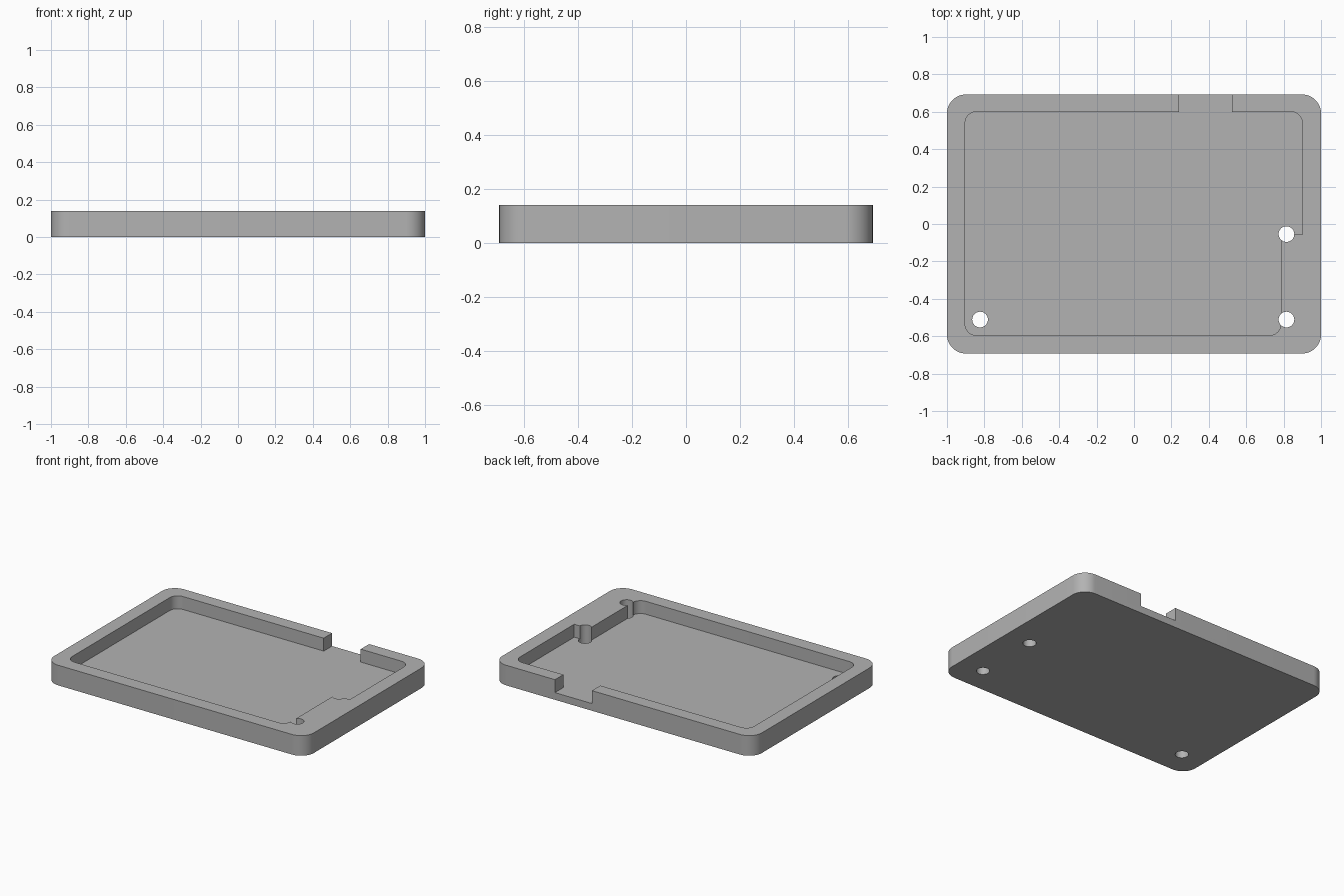
import bpy, bmesh, math
from mathutils import Vector

HALF_X, HALF_Y, HEIGHT, FLOOR = 1.0, 0.692, 0.14, 0.05

if "Cube" in bpy.data.objects:
    bpy.data.objects.remove(bpy.data.objects["Cube"])

grey = bpy.data.materials.new("plain grey")
grey.use_nodes = True
grey.diffuse_color = (0.45, 0.45, 0.45, 1)
grey.node_tree.nodes["Principled BSDF"].inputs["Base Color"].default_value = grey.diffuse_color


def rounded(corners, steps=12):
    """Outline through (x, y, radius) right-angle corners, arcs where radius > 0."""
    points = []
    for i, (x, y, r) in enumerate(corners):
        here = Vector((x, y))
        if r == 0:
            points.append(here)
            continue
        back = (Vector(corners[i - 1][:2]) - here).normalized()
        ahead = (Vector(corners[(i + 1) % len(corners)][:2]) - here).normalized()
        centre = here + (back + ahead) * r
        for s in range(steps + 1):
            a = math.pi / 2 * s / steps
            points.append(centre - r * (ahead * math.cos(a) + back * math.sin(a)))
    return points


def prism(name, outline, bottom, top):
    bm = bmesh.new()
    face = bm.faces.new([bm.verts.new((p.x, p.y, bottom)) for p in outline])
    side = bmesh.ops.extrude_face_region(bm, geom=[face])["geom"]
    bmesh.ops.translate(bm, vec=(0, 0, top - bottom),
                        verts=[g for g in side if isinstance(g, bmesh.types.BMVert)])
    bmesh.ops.recalc_face_normals(bm, faces=bm.faces)
    mesh = bpy.data.meshes.new(name)
    bm.to_mesh(mesh)
    bm.free()
    mesh.materials.append(grey)
    obj = bpy.data.objects.new(name, mesh)
    bpy.context.collection.objects.link(obj)
    return obj


# Tray block with rounded corners
tray = prism("tray", rounded([(-HALF_X, -HALF_Y, 0.1), (HALF_X, -HALF_Y, 0.1),
                              (HALF_X, HALF_Y, 0.1), (-HALF_X, HALF_Y, 0.1)]), 0, HEIGHT)

# Pocket with a stepped right wall and a notch through the back wall
pocket = rounded([(-0.903, -0.595, 0.06), (0.785, -0.595, 0.06), (0.785, -0.056, 0),
                  (0.9, -0.056, 0), (0.9, 0.6, 0.06), (0.525, 0.6, 0),
                  (0.525, 0.8, 0), (0.24, 0.8, 0), (0.24, 0.6, 0), (-0.903, 0.6, 0.06)])
cutters = [prism("pocket_cutter", pocket, FLOOR, HEIGHT + 0.1)]

# Screw holes through the floor
for x, y in [(-0.823, -0.511), (0.815, -0.511), (0.815, -0.054)]:
    circle = [Vector((x + 0.042 * math.cos(a), y + 0.042 * math.sin(a)))
              for a in (math.tau * i / 40 for i in range(40))]
    cutters.append(prism("hole_cutter", circle, -0.1, HEIGHT + 0.2))

# Cut and shade
bpy.ops.object.select_all(action="DESELECT")
tray.select_set(True)
bpy.context.view_layer.objects.active = tray
for cutter in cutters:
    cutter.hide_render = True
    cut = tray.modifiers.new("cut", "BOOLEAN")
    cut.operation, cut.solver, cut.object = "DIFFERENCE", "EXACT", cutter
    bpy.ops.object.modifier_apply(modifier=cut.name)
    bpy.data.objects.remove(cutter)
bpy.ops.object.shade_smooth_by_angle(angle=math.radians(30))
